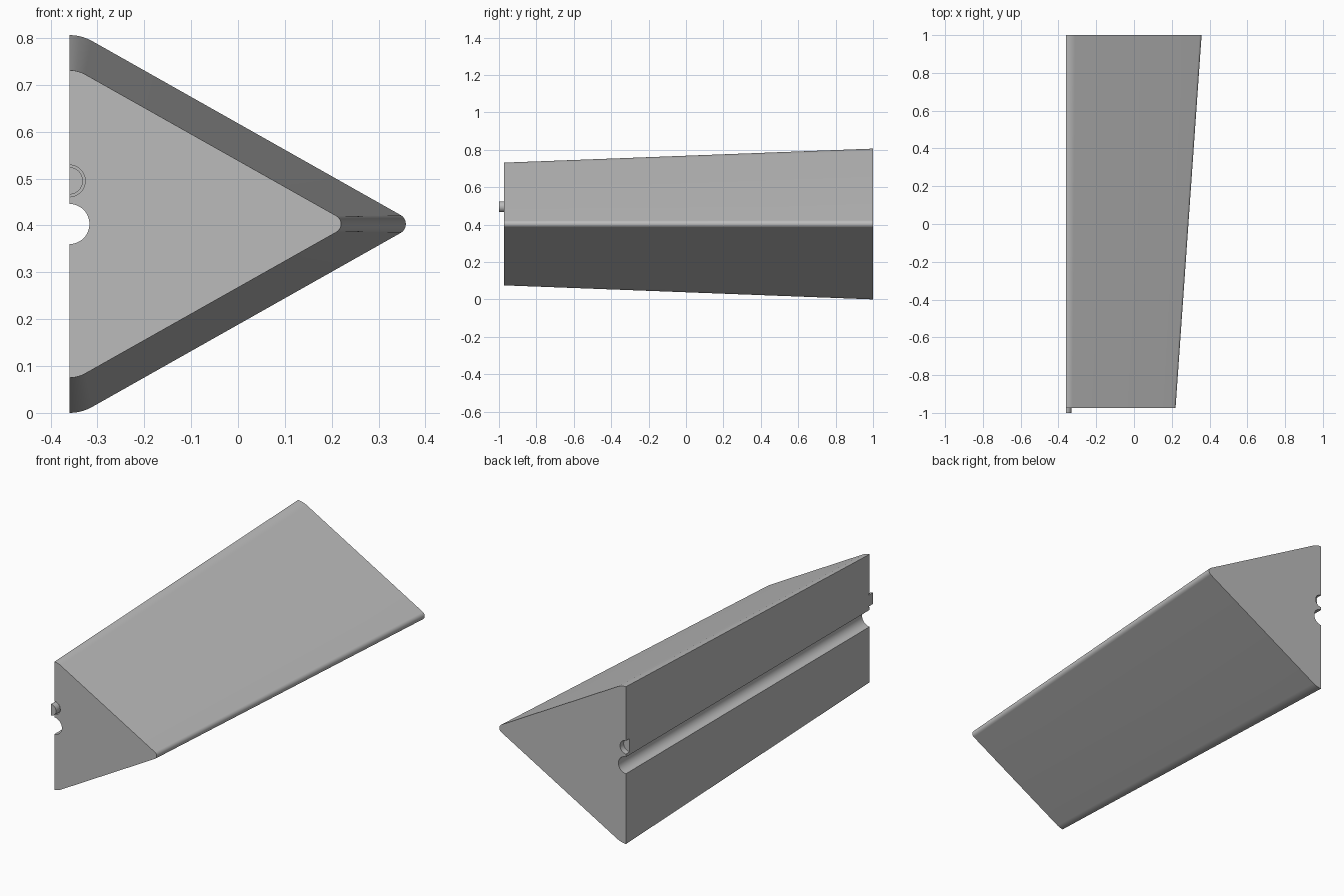
import bpy, bmesh
from math import sin, cos, tan, pi, radians
from mathutils import Matrix

BACK_X = -0.36        # flat side plane
MID_Z = 0.403         # height of the rounded edge and channel
PIN_Z = 0.495         # height of pin and socket
FRONT_Y, REAR_Y = -0.973, 1.0
SLOPE = radians(29.2)

cube = bpy.data.objects.get("Cube")
if cube:
    bpy.data.objects.remove(cube, do_unlink=True)

grey = bpy.data.materials.new("plain grey")
grey.use_nodes = True
colour = (0.5, 0.5, 0.5, 1)
grey.diffuse_color = colour
grey.node_tree.nodes["Principled BSDF"].inputs["Base Color"].default_value = colour


def arc(cx, cz, r, a0, a1, n):
    steps = [a0 + (a1 - a0) * i / n for i in range(n + 1)]
    return [(cx + r * cos(a), cz + r * sin(a)) for a in steps]


def section(half_height, corner_r, tip_x, tip_r):
    """Wedge outline: eased corners, rounded tip, half-round channel."""
    top = arc(BACK_X, MID_Z + half_height - corner_r, corner_r, pi / 2, pi / 2 - SLOPE, 10)
    tip = arc(tip_x - tip_r, MID_Z, tip_r, pi / 2 - SLOPE, SLOPE - pi / 2, 20)
    bottom = [(x, 2 * MID_Z - z) for x, z in reversed(top)]
    channel = arc(BACK_X, MID_Z, 0.043, -pi / 2, pi / 2, 24)
    return top + tip + bottom + channel


def loft(name, front, rear, y0, y1):
    bm = bmesh.new()
    a = [bm.verts.new((x, y0, z)) for x, z in front]
    b = [bm.verts.new((x, y1, z)) for x, z in rear]
    n = len(a)
    for i in range(n):
        j = (i + 1) % n
        bm.faces.new((a[i], a[j], b[j], b[i]))
    bm.faces.new(a)
    bm.faces.new(b)
    bmesh.ops.recalc_face_normals(bm, faces=bm.faces)
    mesh = bpy.data.meshes.new(name)
    bm.to_mesh(mesh)
    bm.free()
    mesh.materials.append(grey)
    obj = bpy.data.objects.new(name, mesh)
    bpy.context.collection.objects.link(obj)
    return obj


def smooth(obj):
    bpy.ops.object.select_all(action="DESELECT")
    obj.select_set(True)
    bpy.context.view_layer.objects.active = obj
    bpy.ops.object.shade_smooth_by_angle(angle=radians(30))


# Tapered wedge body with the channel along its flat side
body = loft("wedge_body",
            section(0.328, 0.07, 0.22, 0.02),
            section(0.403, 0.10, 0.358, 0.022),
            FRONT_Y, REAR_Y)

# Socket at the rear, shallow relief ring around the pin at the front
for name, y, depth in (("socket_cutter", REAR_Y, 0.03), ("relief_cutter", FRONT_Y, 0.01)):
    circle = arc(BACK_X, PIN_Z, 0.034, 0, 2 * pi, 48)[:-1]
    cutter = loft(name, circle, circle, y - depth, y + depth)
    cutter.hide_render = True
    cutter.hide_set(True)
    cut = body.modifiers.new(name, "BOOLEAN")
    cut.operation = "DIFFERENCE"
    cut.solver = "EXACT"
    cut.object = cutter

bpy.context.view_layer.objects.active = body
for mod in list(body.modifiers):
    bpy.ops.object.modifier_apply(modifier=mod.name)
for name in ("socket_cutter", "relief_cutter"):
    bpy.data.objects.remove(bpy.data.objects[name], do_unlink=True)
smooth(body)

# Half-round locating pin
half = arc(BACK_X, PIN_Z, 0.029, -pi / 2, pi / 2, 24)
smooth(loft("locating_pin", half, half, -1.0, FRONT_Y + 0.012))
